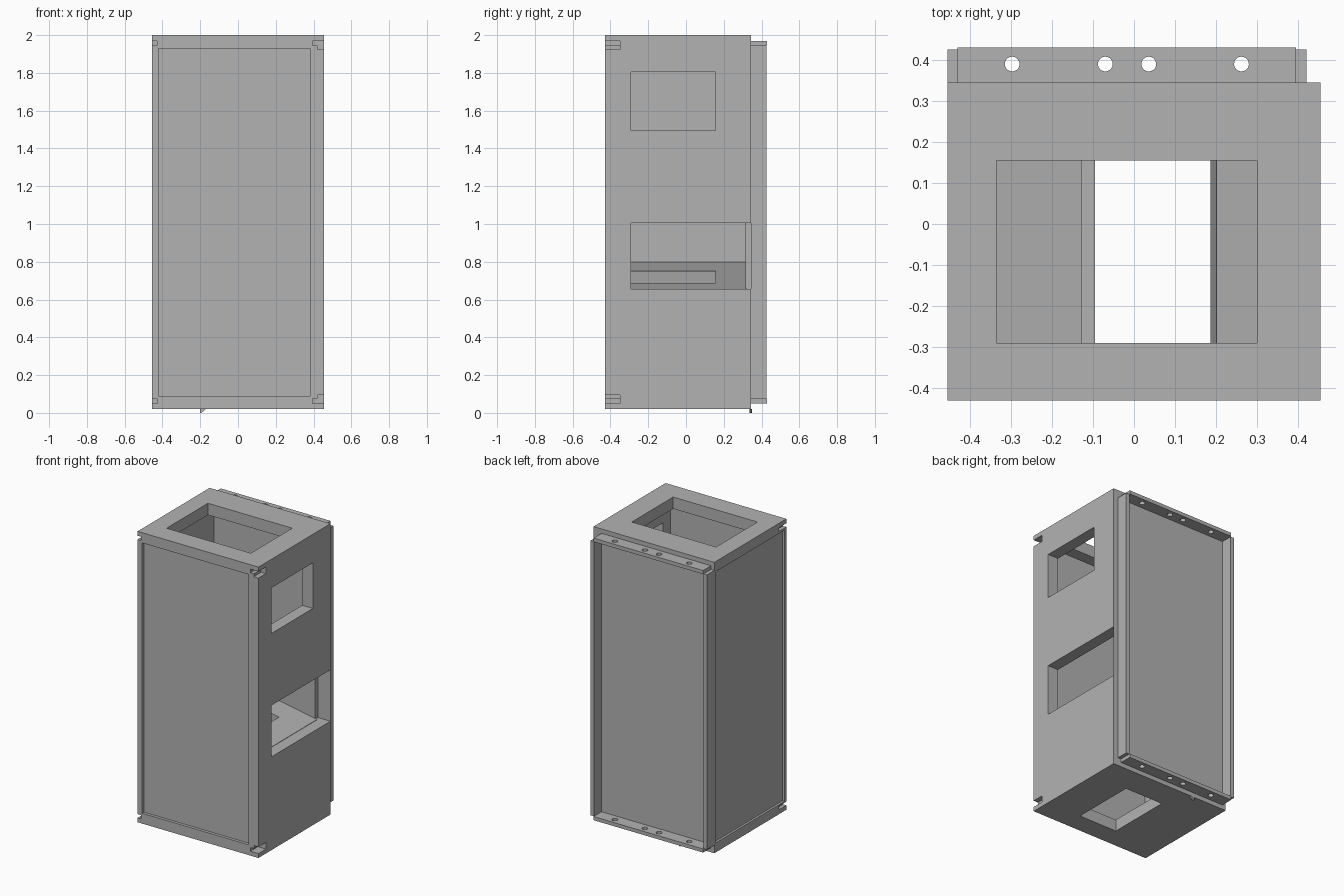
import bpy
import bmesh
from math import atan2
from mathutils import Matrix, Vector

if "Cube" in bpy.data.objects:
    bpy.data.objects.remove(bpy.data.objects["Cube"], do_unlink=True)

grey = bpy.data.materials.new("plain_grey")
grey.use_nodes = True
colour = (0.45, 0.45, 0.45, 1)
grey.diffuse_color = colour
grey.node_tree.nodes["Principled BSDF"].inputs["Base Color"].default_value = colour


def finish(name, bm):
    bmesh.ops.recalc_face_normals(bm, faces=bm.faces)
    mesh = bpy.data.meshes.new(name)
    bm.to_mesh(mesh)
    bm.free()
    mesh.materials.append(grey)
    obj = bpy.data.objects.new(name, mesh)
    bpy.context.scene.collection.objects.link(obj)
    return obj


def box(name, x, y, z):
    bm = bmesh.new()
    bmesh.ops.create_cube(bm, size=1)
    size = Vector((x[1] - x[0], y[1] - y[0], z[1] - z[0]))
    mid = Vector((sum(x), sum(y), sum(z))) / 2
    bmesh.ops.transform(bm, verts=bm.verts,
                        matrix=Matrix.Translation(mid) @ Matrix.Diagonal(size).to_4x4())
    return finish(name, bm)


def cylinder(name, x, y, z, radius, depth):
    bm = bmesh.new()
    bmesh.ops.create_cone(bm, cap_ends=True, segments=24, radius1=radius, radius2=radius,
                          depth=depth, matrix=Matrix.Translation((x, y, z)))
    return finish(name, bm)


def cut(obj, cutter):
    cutter.hide_render = True
    mod = obj.modifiers.new("cut", "BOOLEAN")
    mod.operation = "DIFFERENCE"
    mod.solver = "EXACT"
    mod.object = cutter
    bpy.context.view_layer.objects.active = obj
    bpy.ops.object.modifier_apply(modifier=mod.name)
    bpy.data.objects.remove(cutter, do_unlink=True)


BOTTOM, TOP = 0.02, 2.0
MID = (BOTTOM + TOP) / 2
SHAFT_Y = (-0.29, 0.155)


def mirrored(z, upper):
    # Height range at the top, or its reflection at the bottom
    return z if upper else (2 * MID - z[1], 2 * MID - z[0])


# Hollow cabinet body with openings
body = box("cabinet_body", (-0.455, 0.455), (-0.43, 0.345), (BOTTOM, TOP))
openings = [
    ("chamber", (-0.40, 0.375), (-0.37, 0.315), (0.10, 1.92)),
    ("top_opening", (-0.335, 0.30), SHAFT_Y, (1.88, 2.1)),
    ("bottom_opening", (-0.095, 0.195), SHAFT_Y, (-0.1, 0.15)),
    ("upper_window", (0.33, 0.5), SHAFT_Y, (1.495, 1.805)),
    ("lower_window", (0.36, 0.5), (-0.29, 0.344), (0.655, 1.005)),
    ("front_recess", (-0.42, 0.38), (-0.5, -0.41), (0.09, 1.93)),
    ("side_recess", (-0.5, -0.44), (-0.41, 0.335), (0.085, 1.93)),
]
for upper in (True, False):
    openings += [
        ("right_notch", (-0.5, -0.43), (-0.5, -0.35), mirrored((1.945, 1.97), upper)),
        ("left_notch", (0.395, 0.5), (-0.5, -0.35), mirrored((1.945, 1.97), upper)),
        ("left_notch_step", (0.42, 0.5), (-0.5, -0.35), mirrored((1.925, 1.955), upper)),
    ]
for opening in openings:
    cut(body, box(*opening))

# Sloping inner floor with a drop hole, cut square to the slope
floor = box("sloping_floor", (-0.40, 0.38), (-0.375, 0.32), (-0.08, 0))
cut(floor, box("drop_hole", (-0.13, 0.205), SHAFT_Y, (-0.2, 0.1)))
floor.rotation_euler.y = atan2(0.145, 0.775)
floor.location = (0, 0, 0.726)

# Drilled mounting rails at the back, top and bottom
for upper in (True, False):
    z = mirrored((1.945, 1.97), upper)
    rail = box("top_rail" if upper else "bottom_rail", (-0.43, 0.395), (0.345, 0.43), z)
    for x in (-0.297, -0.07, 0.036, 0.262):
        cut(rail, cylinder("screw_hole", x, 0.39, sum(z) / 2, 0.018, 0.2))

# Upright rails at the back edges
for name, x in (("right_upright", (-0.455, -0.43)), ("left_upright", (0.395, 0.42))):
    box(name, x, (0.345, 0.425), (0.075, 1.945))

# Small catch under the back edge
catch = box("bottom_catch", (-0.2, -0.17), (0.335, 0.35), (0, BOTTOM))
for v in catch.data.vertices:
    if v.co.z < 0.01:
        v.co.x = -0.2 + (v.co.x + 0.2) * 0.2
